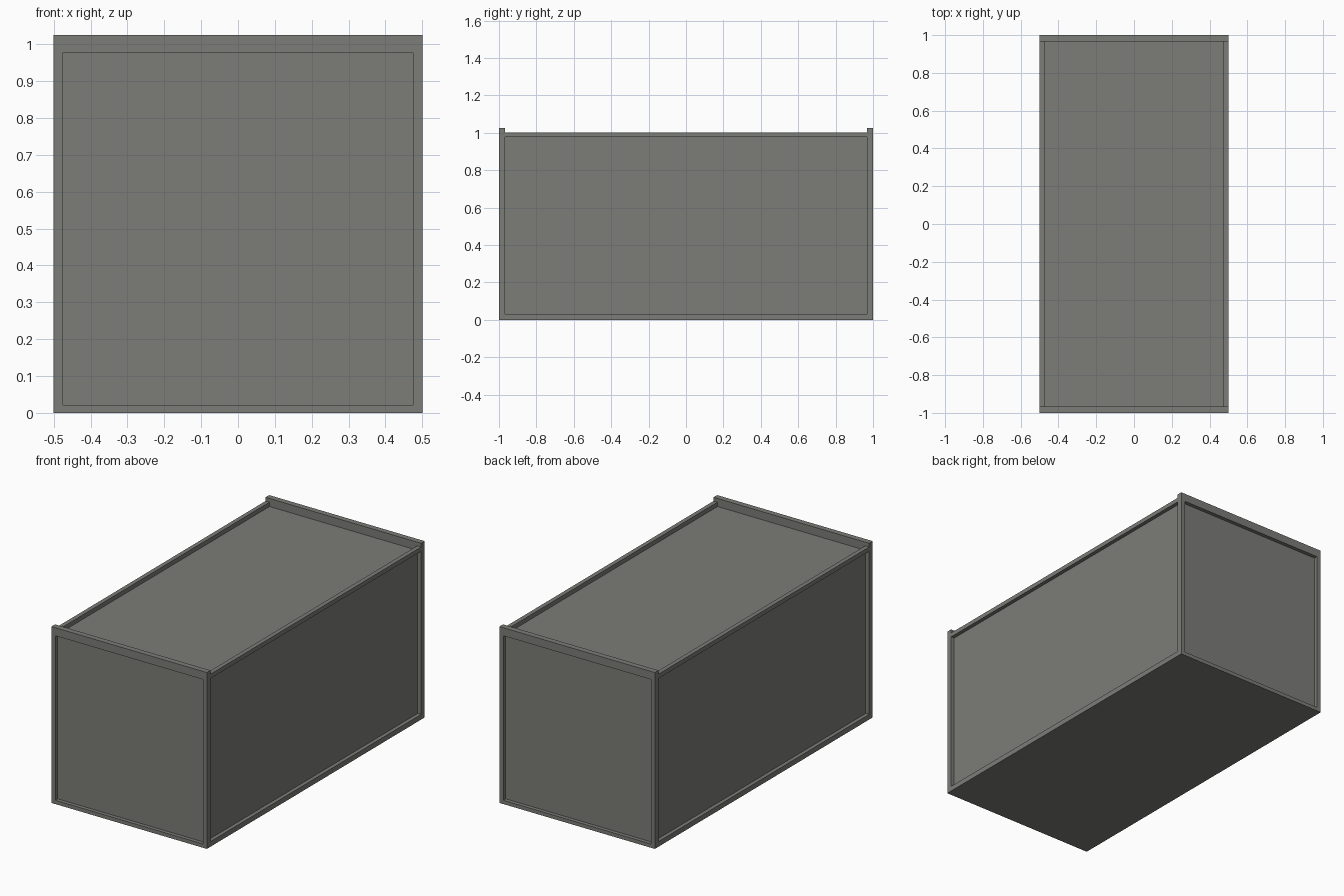
import bpy

if "Cube" in bpy.data.objects:
    bpy.data.objects.remove(bpy.data.objects["Cube"])

grey = bpy.data.materials.new("container grey")
grey.diffuse_color = (0.2, 0.206, 0.188, 1.0)
grey.use_nodes = True
grey.node_tree.nodes["Principled BSDF"].inputs["Base Color"].default_value = grey.diffuse_color


def box(name, x, y, z):
    """Axis-aligned box from (min, max) ranges."""
    bpy.ops.mesh.primitive_cube_add(
        size=1, location=[(a + b) / 2 for a, b in (x, y, z)])
    ob = bpy.context.object
    ob.name = name
    ob.scale = [b - a for a, b in (x, y, z)]
    bpy.ops.object.transform_apply(location=True, rotation=False, scale=True)
    ob.data.materials.append(grey)
    return ob


def span(sign, inner, outer):
    return tuple(sorted((sign * inner, sign * outer)))


TOP = 1.025      # top of the end frames
ROOF = 0.978     # recessed roof panel
RAIL = 0.0255    # rail and post width
POST = 0.033     # end frame depth

# Recessed wall and roof panels
box("wall_panels", (-0.478, 0.478), (-0.978, 0.978), (0.0, ROOF))

for ex, xname in ((-1, "left"), (1, "right")):
    # Long side rails
    x = span(ex, 0.5 - RAIL, 0.5)
    y = (-1 + POST, 1 - POST)
    box(xname + "_top_rail", x, y, (ROOF, 1.003))
    box(xname + "_bottom_rail", x, y, (0.0, 0.03))
    # Corner posts
    for ey, yname in ((-1, "front"), (1, "back")):
        box(yname + "_" + xname + "_post", x, span(ey, 1 - POST, 1), (0.0, TOP))

# End beams and sills between the posts
for ey, yname in ((-1, "front"), (1, "back")):
    x = (-0.5 + RAIL, 0.5 - RAIL)
    y = span(ey, 1 - POST, 1)
    box(yname + "_top_beam", x, y, (ROOF, TOP))
    box(yname + "_sill", x, y, (0.0, 0.022))
